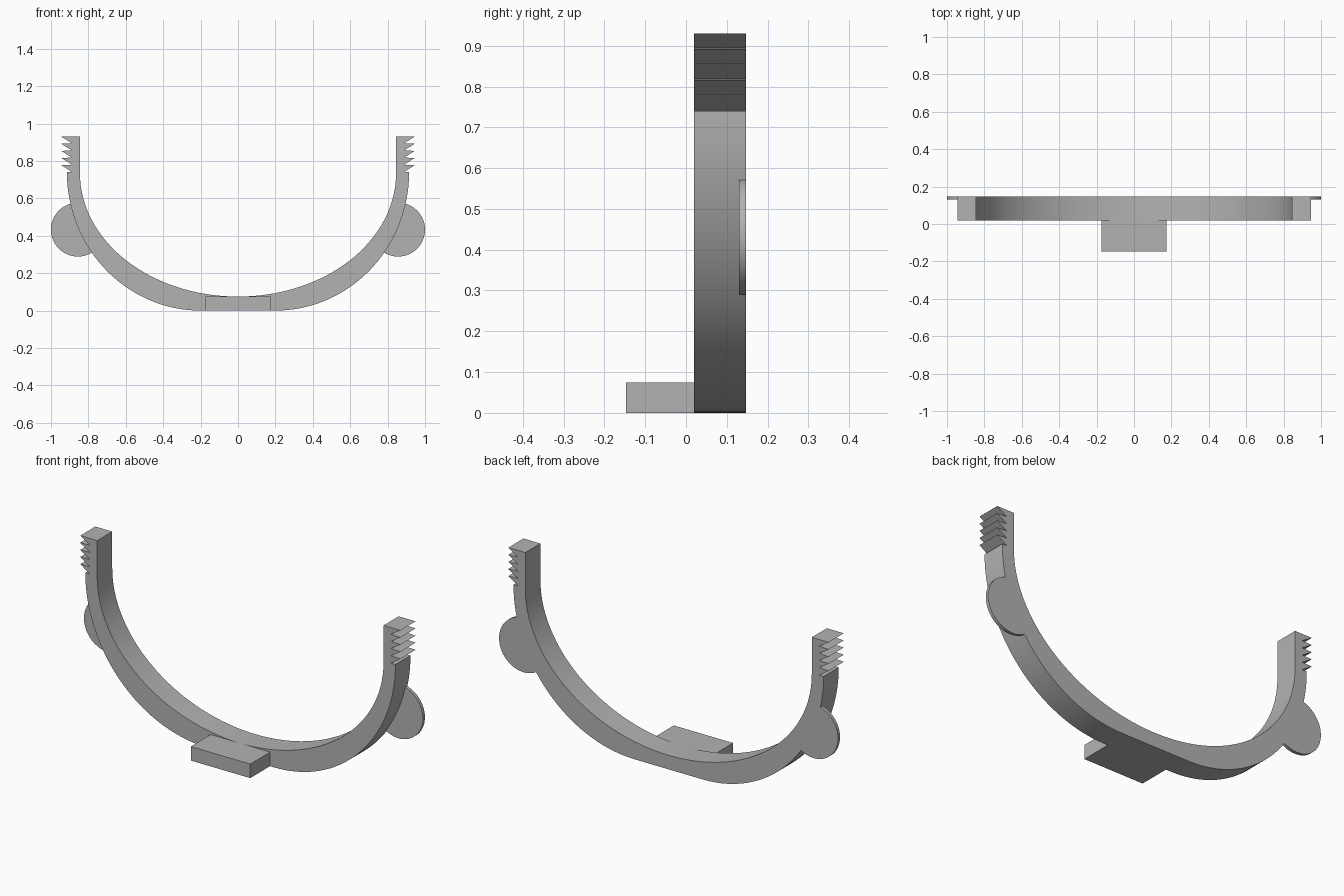
import bpy
import bmesh
from math import cos, sin, radians, pi

if "Cube" in bpy.data.objects:
    bpy.data.objects.remove(bpy.data.objects["Cube"], do_unlink=True)

grey = bpy.data.materials.new("plain grey")
grey.use_nodes = True
colour = (0.45, 0.45, 0.45, 1)
grey.diffuse_color = colour
grey.node_tree.nodes["Principled BSDF"].inputs["Base Color"].default_value = colour

FRONT, BACK = 0.02, 0.147


def arc(cx, cz, rx, rz, start, end, steps):
    """Points of an elliptical arc in the xz plane, angles in degrees."""
    angles = [radians(start + (end - start) * i / steps) for i in range(steps + 1)]
    return [(cx + rx * cos(a), cz + rz * sin(a)) for a in angles]


def prism(name, outline, y0, y1):
    """Extrude an xz outline from y0 to y1."""
    bm = bmesh.new()
    face = bm.faces.new([bm.verts.new((x, y0, z)) for x, z in outline])
    ext = bmesh.ops.extrude_face_region(bm, geom=[face])
    verts = [g for g in ext["geom"] if isinstance(g, bmesh.types.BMVert)]
    bmesh.ops.translate(bm, vec=(0, y1 - y0, 0), verts=verts)
    bmesh.ops.recalc_face_normals(bm, faces=bm.faces)
    mesh = bpy.data.meshes.new(name)
    bm.to_mesh(mesh)
    bm.free()
    mesh.materials.append(grey)
    obj = bpy.data.objects.new(name, mesh)
    bpy.context.collection.objects.link(obj)
    bpy.ops.object.select_all(action="DESELECT")
    obj.select_set(True)
    bpy.context.view_layer.objects.active = obj
    bpy.ops.object.shade_smooth_by_angle(angle=radians(25))
    return obj


def mirrored(points):
    return [(-x, z) for x, z in reversed(points)]


# Curved band with ratchet teeth on both upright ends
outer = arc(0.2, 0.74, 0.715, 0.74, -90, 0, 40)
teeth = [(0.888, 0.74)]
pitch = 0.038
for i in range(5):
    z = 0.778 + i * pitch
    teeth.append((0.945, z))
    if i < 4:
        teeth.append((0.888, z + 0.002))
half_outside = outer + teeth + [(0.845, 0.93)]
inner = arc(0, 0.735, 0.845, 0.66, 0, -180, 80)
prism("curved_band", half_outside + inner + mirrored(half_outside), FRONT, BACK)

# Thin round finger tabs flush with the back
tab = arc(0.856, 0.433, 0.144, 0.144, -123, 80, 48)
prism("left_finger_tab", tab, 0.13, BACK)
prism("right_finger_tab", mirrored(tab), 0.13, BACK)

# Mounting block projecting to the front
w, h = 0.175, 0.075
prism("mounting_block", [(-w, 0), (w, 0), (w, h), (-w, h)], -BACK, FRONT)
